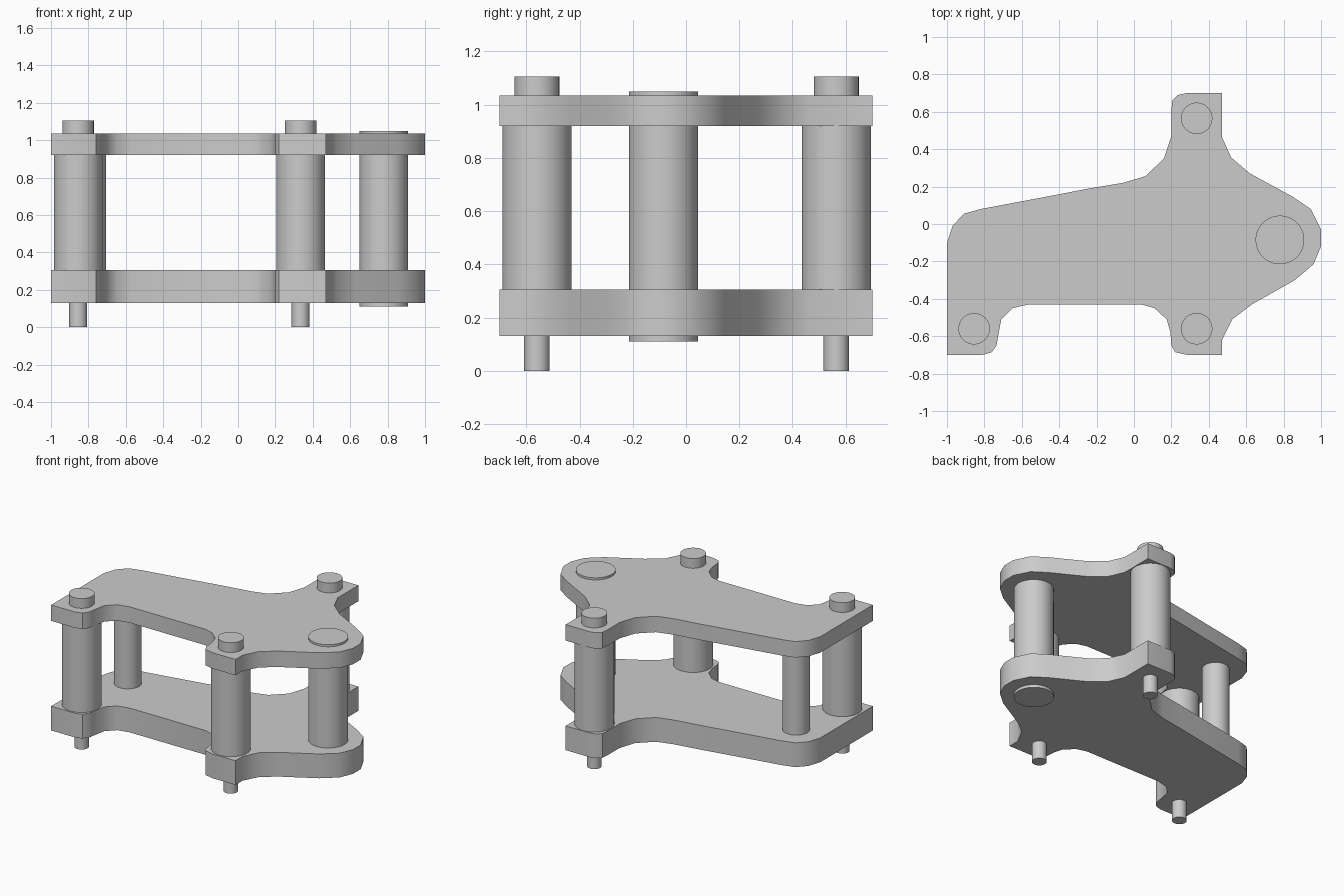
import bpy
import bmesh
import math

cube = bpy.data.objects.get("Cube")
if cube:
    bpy.data.objects.remove(cube, do_unlink=True)

GREY = (0.6, 0.6, 0.6, 1.0)
metal = bpy.data.materials.new("plain grey metal")
metal.use_nodes = True
metal.diffuse_color = GREY
metal.node_tree.nodes["Principled BSDF"].inputs["Base Color"].default_value = GREY

# Plate outline, counter-clockwise from the front right corner
OUTLINE = [
    (-1, -.7), (-.81, -.7), (-.76, -.685), (-.735, -.65), (-.73, -.62),
    (-.71, -.51), (-.65, -.45), (-.565, -.43), (.04, -.43), (.11, -.45),
    (.175, -.51), (.195, -.58), (.2, -.65), (.22, -.685), (.285, -.7),
    (.47, -.7), (.47, -.62), (.525, -.51), (.63, -.43), (.86, -.3),
    (.96, -.215), (1, -.12), (1, -.03), (.945, .08), (.85, .145),
    (.62, .27), (.52, .355), (.47, .465), (.47, .7), (.28, .7),
    (.235, .69), (.205, .66), (.2, .61), (.2, .47), (.16, .35),
    (.06, .255), (-.06, .22), (-.24, .19), (-.5, .14), (-.82, .08),
    (-.91, .055), (-.97, -.01), (-1, -.1),
]

# Heights shared by the stacked parts
LOWER_BOTTOM, LOWER_TOP = 0.13, 0.305
UPPER_BOTTOM, UPPER_TOP = 0.92, 1.035


def finish(obj):
    """Assign the material and smooth the curved walls."""
    obj.data.materials.clear()
    obj.data.materials.append(metal)
    bpy.ops.object.select_all(action='DESELECT')
    obj.select_set(True)
    bpy.context.view_layer.objects.active = obj
    bpy.ops.object.shade_smooth_by_angle(angle=math.radians(35))


def plate(name, bottom, top):
    """Extrude the outline between two heights."""
    bm = bmesh.new()
    face = bm.faces.new([bm.verts.new((x, y, bottom)) for x, y in OUTLINE])
    extruded = bmesh.ops.extrude_face_region(bm, geom=[face])["geom"]
    verts = [v for v in extruded if isinstance(v, bmesh.types.BMVert)]
    bmesh.ops.translate(bm, verts=verts, vec=(0, 0, top - bottom))
    bmesh.ops.recalc_face_normals(bm, faces=bm.faces)
    mesh = bpy.data.meshes.new(name)
    bm.to_mesh(mesh)
    bm.free()
    obj = bpy.data.objects.new(name, mesh)
    bpy.context.collection.objects.link(obj)
    finish(obj)


def rod(name, centre, radius, bottom, top):
    """Upright cylinder between two heights."""
    bpy.ops.mesh.primitive_cylinder_add(
        vertices=48, radius=radius, depth=top - bottom,
        location=(*centre, (bottom + top) / 2))
    obj = bpy.context.object
    obj.name = name
    finish(obj)


# Two matching plates
plate("lower_plate", LOWER_BOTTOM, LOWER_TOP)
plate("upper_plate", UPPER_BOTTOM, UPPER_TOP)

# Three bolts, each with a wide spacer sleeve, a head and a protruding shank
bolts = {
    "front_right": (-0.855, -0.56),
    "front_left": (0.335, -0.56),
    "back_left": (0.335, 0.565),
}
for place, centre in bolts.items():
    rod(place + "_spacer", centre, 0.13, LOWER_TOP, UPPER_BOTTOM)
    rod(place + "_bolt_head", centre, 0.084, UPPER_TOP, 1.105)
    rod(place + "_bolt_shank", centre, 0.048, 0, LOWER_BOTTOM)

# Large pin running through both plates, and a thin post between them
rod("pivot_pin", (0.78, -0.085), 0.13, 0.11, 1.05)
rod("thin_post", (-0.795, -0.12), 0.09, LOWER_TOP, UPPER_BOTTOM)
